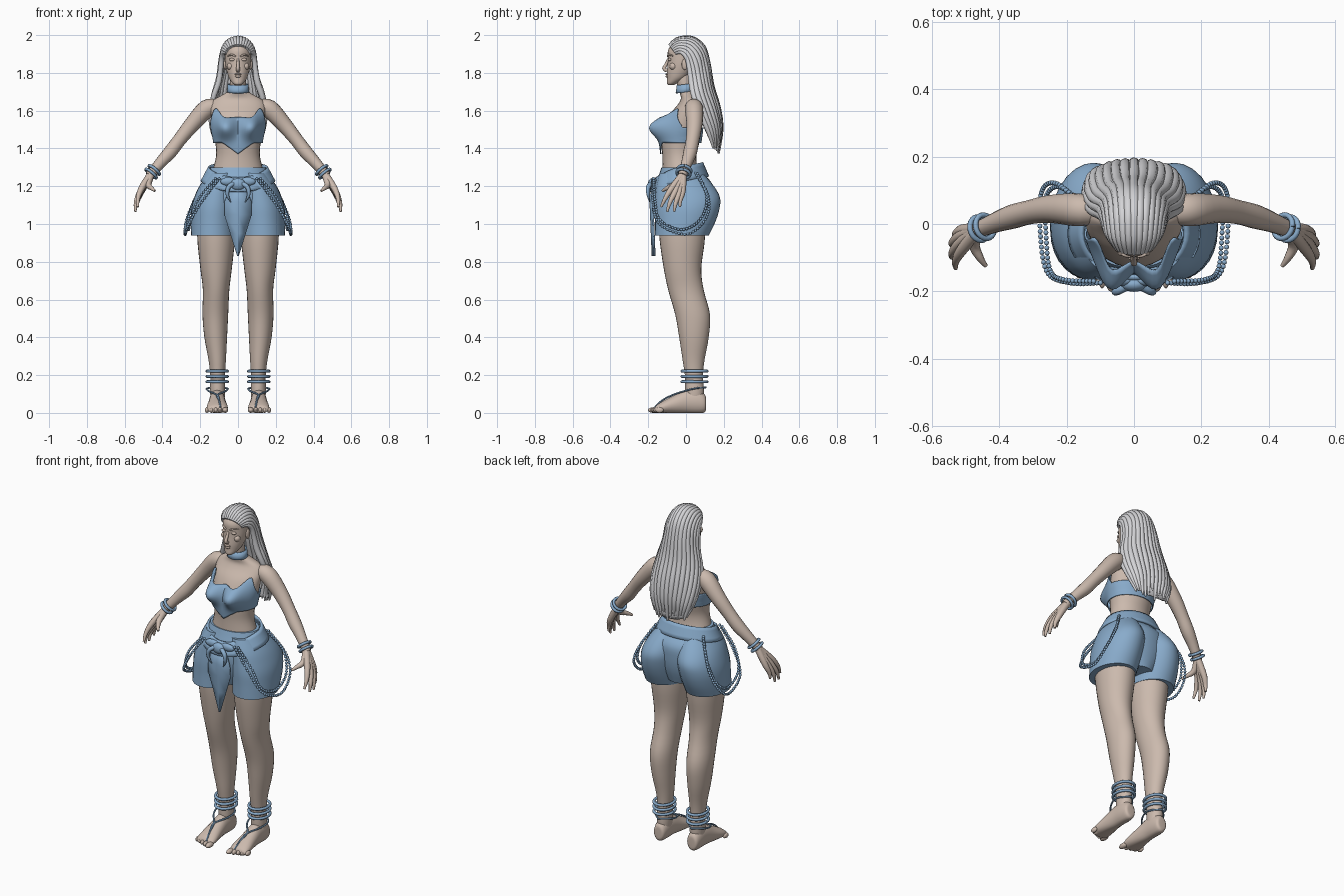
import bpy, bmesh, math, random
from mathutils import Vector, Matrix

random.seed(4)
if "Cube" in bpy.data.objects:
    bpy.data.objects.remove(bpy.data.objects["Cube"], do_unlink=True)
UNIT = 0.01  # all part sizes below are in hundredths


def material(name, *rgb):
    mat = bpy.data.materials.new(name)
    mat.use_nodes = True
    mat.diffuse_color = (*rgb, 1)
    mat.node_tree.nodes["Principled BSDF"].inputs["Base Color"].default_value = (*rgb, 1)
    return mat


SKIN = material("warm_skin", 0.60, 0.49, 0.42)
CLOTH = material("soft_blue", 0.25, 0.41, 0.60)
HAIR = material("silver_hair", 0.66, 0.66, 0.68)


def finish(name, bm, mat, thick=0):
    bmesh.ops.recalc_face_normals(bm, faces=bm.faces)
    mesh = bpy.data.meshes.new(name)
    bm.to_mesh(mesh)
    bm.free()
    mesh.materials.append(mat)
    mesh.shade_smooth()
    mesh.set_sharp_from_angle(angle=math.radians(50))
    obj = bpy.data.objects.new(name, mesh)
    bpy.context.collection.objects.link(obj)
    if thick:
        mod = obj.modifiers.new("thickness", "SOLIDIFY")
        mod.thickness, mod.offset = thick * UNIT, 0
    return obj


def bridge(name, rings, mat, closed=True, caps=True, thick=0):
    """Join successive rows of points into a surface."""
    bm = bmesh.new()
    rows = [[bm.verts.new(Vector(p) * UNIT) for p in ring] for ring in rings]
    count = len(rows[0])
    for low, high in zip(rows, rows[1:]):
        for i in range(count if closed else count - 1):
            j = (i + 1) % count
            bm.faces.new((low[i], low[j], high[j], high[i]))
    if caps:
        bm.faces.new(rows[0])
        bm.faces.new(rows[-1])
    return finish(name, bm, mat, thick)


def spline(rows, steps=4):
    """Smooth interpolation through rows of numbers."""
    pad, out = [rows[0], *rows, rows[-1]], []
    for quad in zip(pad, pad[1:], pad[2:], pad[3:]):
        for k in range(steps):
            t = k / steps
            out.append([b + t * (c - a) / 2 + t * t * (2 * a - 5 * b + 4 * c - d) / 2
                        + t ** 3 * (3 * b - a - 3 * c + d) / 2 for a, b, c, d in zip(*quad)])
    return out + [list(rows[-1])]


def turn(sides):
    return [math.tau * i / sides for i in range(sides)]


def loft(name, rows, mat, side=1, sides=28):
    """Stack of level ellipses: x, y, z, x radius, y radius."""
    bridge(name, [[(side * (x + rx * math.sin(a)), y - ry * math.cos(a), z) for a in turn(sides)]
                  for x, y, z, rx, ry in spline(rows)], mat)


def tube(name, rows, mat, side=1, sides=10, steps=4):
    """Round limb along a path: x, y, z, radius."""
    rows = spline(rows, steps)
    path = [Vector((side * r[0], r[1], r[2])) for r in rows]
    normal, rings = None, []
    for i, p in enumerate(path):
        along = (path[min(i + 1, len(path) - 1)] - path[max(i - 1, 0)]).normalized()
        normal = normal or along.orthogonal()
        normal = (normal - along * normal.dot(along)).normalized()
        other, r = along.cross(normal), rows[i][3]
        rings.append([p + r * (normal * math.cos(a) + other * math.sin(a)) for a in turn(sides)])
    bridge(name, rings, mat)


def blobs(name, items, mat, segments=14):
    """Ellipsoids joined in one mesh: centre, radii."""
    bm = bmesh.new()
    for centre, radii in items:
        place = Matrix.Translation(Vector(centre) * UNIT) @ Matrix.Diagonal((*[r * UNIT for r in radii], 1))
        bmesh.ops.create_uvsphere(bm, u_segments=segments, v_segments=segments * 2 // 3, radius=1, matrix=place)
    finish(name, bm, mat)


def band(name, centre, axis, ru, rv, thick, mat):
    axis = Vector(axis).normalized()
    u = axis.cross(Vector((0, 1, 0))).normalized()
    v = axis.cross(u)
    loop = [Vector(centre) + u * ru * math.cos(a) + v * rv * math.sin(a) for a in turn(20)]
    tube(name, [(*p, thick) for p in loop + loop[:1]], mat, sides=8, steps=1)


# Torso, neck and head
TORSO = [(0, -1, 118, 16, 12), (0, -3, 128, 13.5, 9.5), (0, -3.5, 136, 11.6, 9), (0, -3, 143, 12, 10),
         (0, -2, 150, 13.3, 10), (0, 0, 158, 14.3, 8.5), (0, 2, 163, 14.5, 6.5), (0, 2.5, 166, 12.5, 5.3),
         (0, 1.5, 168.5, 8, 4.5), (0, 0, 171, 4.7, 4), (0, -1, 176, 4.3, 4), (0, -1, 181, 4, 4)]
loft("torso", TORSO, SKIN)
loft("head", [(0, -8, 173.5, 1.4, 1.4), (0, -7.3, 174.5, 2.8, 2.8), (0, -5, 177, 4.6, 5), (0, -3.5, 180, 5.7, 6.6),
              (0, -2, 184, 6.6, 7.8), (0, -1.5, 188, 6.9, 8.1), (0, -1, 192, 6.8, 8.5),
              (0, -0.5, 195.5, 5.5, 6.5), (0, 0, 198, 2, 3)], SKIN)
tube("nose", [(0, -9.3, 187.5, 0.6), (0, -10.3, 185, 0.8), (0, -11.6, 182.3, 1), (0, -10, 181.2, 1)], SKIN)
blobs("lips", [((0, -9.9, 179.3), (1.9, 1, 0.6)), ((0, -9.8, 178.2), (1.6, 1, 0.7))], SKIN)
blobs("chin", [((0, -8.6, 175.3), (1.9, 1.5, 1.4))], SKIN)
for side, word in ((1, "left"), (-1, "right")):
    blobs(word + "_eyelid", [((side * 3.1, -8.6, 187), (1.7, 1, 0.8))], SKIN)
    tube(word + "_brow", [(1.2, -9.7, 188.6, 0.4), (3.2, -9.1, 189.6, 0.5), (5.3, -6.9, 189, 0.3)], SKIN, side)
    blobs(word + "_cheek", [((side * 4, -6.7, 183.5), (2, 2, 2))], SKIN)
    blobs(word + "_ear", [((side * 6.8, -0.5, 184.5), (0.9, 1.8, 3))], SKIN)

# Hair: locks sweep from the hairline over the skull and down the back
SWEEP = [(6, -5.5, 190.5, -8.8, 194.5), (7.8, -2.5, 191, -4.5, 197.8), (8.6, 0.5, 188, 3, 198.2),
         (9.2, 2, 182, 8.8, 193.5), (10.3, 3, 175, 11.5, 185), (13, 4.5, 167, 13.5, 173),
         (14.3, 8, 158, 17, 161), (13, 12, 149, 18.3, 150), (10.5, 14.5, 142, 17.3, 139)]


def sweep_point(row, angle):
    sx, sy, sz, my, mz = row
    w = math.cos(angle)
    return sx * math.sin(angle), sy + (my - sy) * w, sz + (mz - sz) * w


LOCKS = 17
angles = [math.pi * (i / (LOCKS - 1) - 0.5) for i in range(LOCKS)]
bridge("hair_underlayer", [[sweep_point(r, a) for a in angles] for r in spline(SWEEP)], HAIR,
       closed=False, caps=False, thick=0.6)
for i, a in enumerate(angles):
    path = [sweep_point(r, a) for r in SWEEP]
    drop = random.uniform(-2, 2)
    sizes = [0.8, 1.2, 1.4] + [random.uniform(1.4, 1.8) for _ in path[4:]] + [0.5]
    path[-1] = (path[-1][0], path[-1][1], path[-1][2] + drop)
    tube("hair_lock_%d" % i, [(*p, r) for p, r in zip(path, sizes)], HAIR, sides=8)


# Strapless top: pointed cups, dipped hem
def top_point(angle, u):
    front = max(0, math.cos(angle))
    across = abs(math.sin(angle))
    peak = math.exp(-((across - 0.78) / 0.2) ** 2) * front ** 0.3
    upper = 151 + 5.5 * front + 7.5 * peak
    lower = 143 - 6 * max(0, 1 - across * 1.6) * (front > 0)
    z = lower + (upper - lower) * u
    near = min(range(len(RIBS) - 1), key=lambda k: abs(RIBS[k][2] - z))
    _, y, _, rx, ry = RIBS[near]
    px, py = (rx + 0.8) * math.sin(angle), y - (ry + 0.8) * math.cos(angle)
    cup = math.exp(-((abs(px) - 6.5) / 5) ** 2 - ((z - 151.5) / 6) ** 2) * front ** 0.5
    return px * (1 + 0.12 * cup), py - 8.3 * cup, z


RIBS = spline(TORSO, 40)
bridge("bust_top", [[top_point(a, k / 16) for a in turn(72)] for k in range(17)], CLOTH, caps=False, thick=0.6)
bridge("choker", [[(r * math.sin(a), -0.4 - r * 0.85 * math.cos(a), z + 0.6 * math.cos(a + math.pi))
                   for a in turn(24)] for z, r in ((169.8, 5.6), (171.5, 5.2), (174, 5.1))],
       CLOTH, caps=False, thick=0.7)

# Shorts
loft("shorts_hips", [(0, -1, 98, 10, 12), (0, -1, 106, 17, 14.5), (0, -1, 114, 20, 15.5), (0, -1, 121, 19, 15),
                     (0, -2.5, 127, 16, 11.5), (0, -3, 130, 14.6, 10)], CLOTH)

# Waist sash, knot, horns and hanging tail
def sash_point(angle, u):
    front = math.cos(angle)
    top = 130 - 5.5 * max(0, front) ** 1.5 + 2.5 * max(0, -front)
    grow = 1 - u
    return ((15.3 + 4 * grow) * math.sin(angle),
            -2.8 - (11.3 + 3.2 * grow + 1.5 * max(0, front)) * front, top - 7.5 * grow)


bridge("waist_sash", [[sash_point(a, k / 4) for a in turn(40)] for k in range(5)], CLOTH, caps=False, thick=1.2)
blobs("sash_knot", [((0, -18, 121), (4, 2.2, 3.2)), ((5, -17, 122.5), (4.5, 1.6, 2.2)),
                    ((-5, -17, 122.5), (4.5, 1.6, 2.2))], CLOTH)
tail = [(121, 3.5, -17.5), (112, 7, -18.5), (105, 7.2, -18.2), (95, 4, -17.8), (83, 0.2, -17.3)]
bridge("sash_tail", [[(-w, y + 0.8, z), (0, y - 0.4, z), (w, y + 0.8, z)] for z, w, y in tail], CLOTH,
       closed=False, caps=False, thick=0.9)

HAND = {"index": ((51, -7.5, 119), (53, -11, 113.5), (53, -13.2, 109)),
        "middle": ((51.5, -5.5, 117.5), (54, -8.5, 111.5), (54.3, -10, 106.5)),
        "ring": ((51.5, -3.5, 117), (54, -5.5, 111), (54.3, -6.3, 106.5)),
        "little": ((51, -1.8, 117.5), (53, -3, 112.5), (53.3, -3.2, 109)),
        "thumb": ((47.5, -6, 121), (45.8, -10, 119), (44, -12.5, 117.5))}
CHAINS = {"outer": [(10, -17.5, 124), (19, -17.5, 112), (26, -14, 100), (28, 0, 94.5), (27.3, 10, 102),
                    (23, 12, 113), (15.5, 6, 127)],
          "inner": [(12, -17, 124), (21, -16.5, 113), (25, -13.5, 102), (26.2, -2, 97), (26.2, 8, 103),
                    (22, 11, 115), (15, 5, 127)]}

for side, word in ((1, "left"), (-1, "right")):
    # Arm, hand and bracelets
    tube(word + "_arm", [(11, 3.5, 162, 3.5), (16.5, 4.2, 161, 4.9), (24.5, 4.5, 152.5, 4.2), (31, 3.5, 144.5, 3.6),
                         (36, 2.2, 138, 3.6), (41, 0.5, 132.5, 3), (47, -2, 125.5, 2.3)], SKIN, side, 16)
    for finger, joints in HAND.items():
        path = [(46, -1.5, 126.5)] + list(joints)
        tube(word + "_" + finger, [(*p, r) for p, r in zip(path, (2, 1.7, 1.15, 0.6))], SKIN, side)
    for k in range(2):
        band(word + "_bracelet_%d" % k, (side * (44.3 + 1.7 * k), -0.8 - 0.6 * k, 128.6 - 1.9 * k),
             (side * 5, -1.7, -6), 3.6, 3.6, 0.8, CLOTH)
    # Short leg, sash horn and bead chains
    loft(word + "_short_leg", [(13.2, -2.2, 94, 11.7, 14.3), (13, -0.5, 101, 12, 16), (12.5, 0.5, 108, 12.2, 17.2),
                               (11.6, 0.8, 114, 11.6, 17.2), (10.2, -0.5, 120, 10.3, 15.3),
                               (8, -2.5, 127, 7.5, 11.5)], CLOTH, side)
    tube(word + "_sash_horn", [(2, -18.5, 121.5, 1.2), (5, -20, 119.5, 1.2), (5.6, -20, 115.5, 0.9),
                               (3.8, -19.2, 111.5, 0.15)], CLOTH, side)
    for label, points in CHAINS.items():
        beads, last = [], None
        for p in spline(points, 60):
            p = Vector((side * p[0], p[1], p[2]))
            if last is None or (p - last).length > 1.45:
                beads.append((p, (0.8, 0.8, 0.8)))
                last = p
        blobs(word + "_bead_chain_" + label, beads, CLOTH, 8)
    # Leg, foot and toes
    loft(word + "_leg", [(11.7, -2, 100, 10, 12.5), (11.6, -2, 90, 9.8, 11.8), (11.6, -1.8, 76, 8.3, 9.9),
                         (11.6, 0, 65, 7, 9.4), (12, 3.5, 52, 6.8, 9.2), (11.8, 4.2, 40, 6, 7.8),
                         (11, 4, 28, 4.6, 5.8), (10.8, 4.2, 20, 3.9, 4.8), (10.8, 4.5, 12, 4, 5),
                         (10.8, 4.5, 6, 3.6, 4.5)], SKIN, side)
    foot = [(10.6, 5, 1, 2), (10, 5, 3.2, 4.6), (6, 6, 4, 6.4), (0, 6, 4.2, 6.2), (-6, 4.5, 4.8, 4.9),
            (-12, 3, 5.6, 3.4), (-15.5, 2, 5.3, 2.2), (-16.5, 1.5, 4, 1.2)]
    bridge(word + "_foot", [[(side * (11 + rx * math.cos(a)), y, max(0, h + rz * math.sin(a))) for a in turn(20)]
                            for y, h, rx, rz in spline(foot)], SKIN)
    blobs(word + "_toes", [((side * (6.8 + 2.3 * k + 0.4 * (k > 0)), -17 + 0.75 * k, 1.5),
                            (1.6 if k == 0 else 1.15, 3.2 - 0.25 * k, 1.5)) for k in range(5)], SKIN)
    # Anklets and foot straps
    for k in range(3):
        band(word + "_anklet_%d" % k, (side * 11, 4.5, 16.5 + 2.8 * k), (0, 0, 1), 5.4, 6.6, 0.8, CLOTH)
    for label, lean in (("inner", -1), ("outer", 1)):
        tube(word + "_strap_" + label, [(9.3, -16.5, 3, 0.5), (10, -12.5, 6.7, 0.5), (11, -7, 9.5, 0.5),
                                        (11 + lean * 4.4, -1, 11.5, 0.5), (11 + lean * 5.4, 5, 13, 0.5),
                                        (11, 10.6, 13.5, 0.5)], CLOTH, side, 6)
